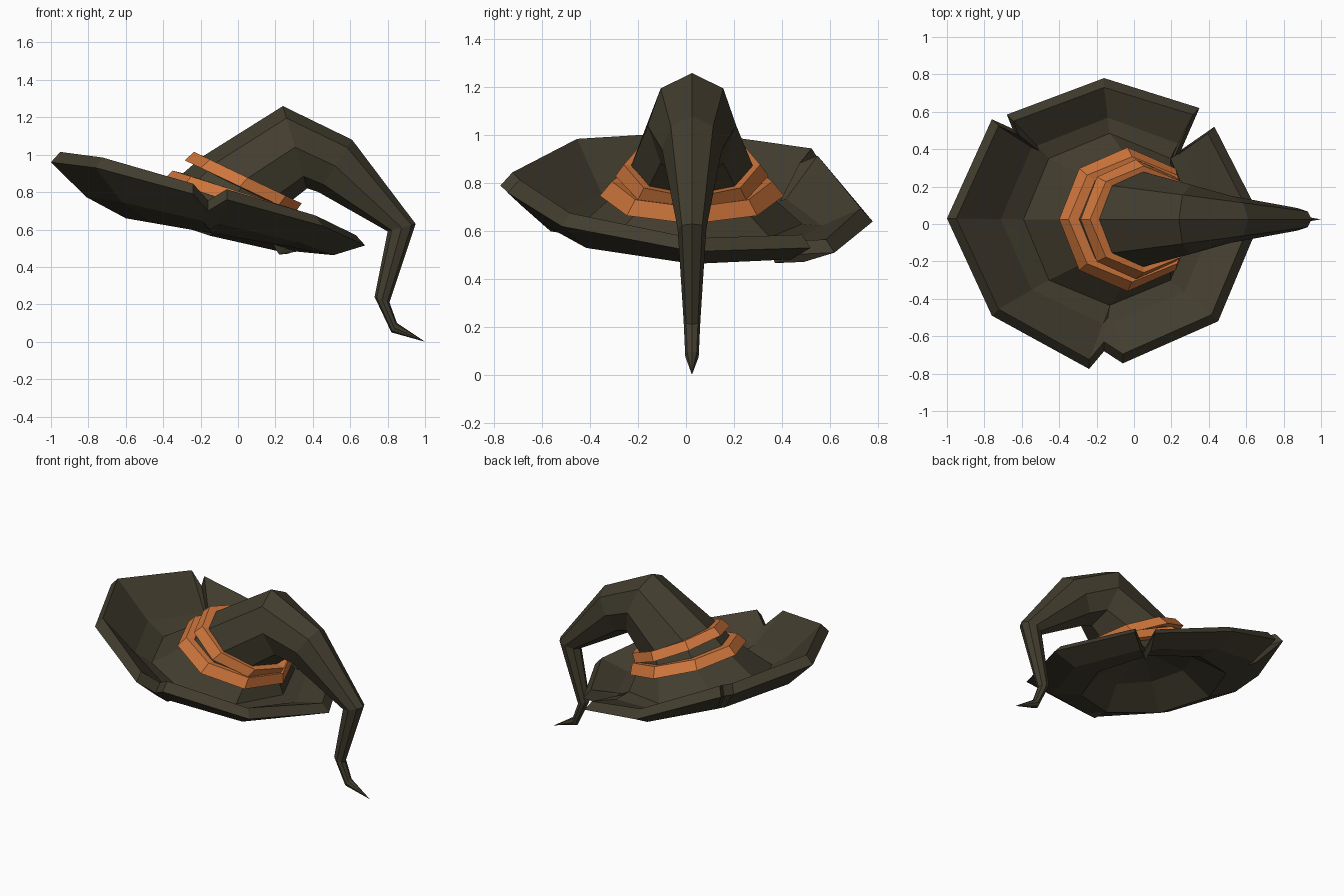
import bpy, bmesh
from math import sin, cos, radians
from mathutils import Vector

if "Cube" in bpy.data.objects:
    bpy.data.objects.remove(bpy.data.objects["Cube"])

YC = 0.025  # symmetry plane of the crown


def material(name, rgb):
    m = bpy.data.materials.new(name)
    m.diffuse_color = (*rgb, 1)
    m.use_nodes = True
    m.node_tree.nodes["Principled BSDF"].inputs["Base Color"].default_value = m.diffuse_color
    return m


felt = material("dark felt", (0.055, 0.047, 0.028))
orange = material("orange ribbon", (0.62, 0.18, 0.045))


def ring_point(sec, deg):
    """Point on a tilted ellipse: sec = (outer x, outer z, inner x, inner z, half width)."""
    px, pz, qx, qz, w = sec
    c, s = cos(radians(deg)), sin(radians(deg))
    return Vector(((px + qx) / 2 + (qx - px) / 2 * c, YC + w * s,
                   (pz + qz) / 2 + (qz - pz) / 2 * c))


def octagon(sec):
    return [ring_point(sec, 180 - 45 * i) for i in range(8)]


def loft(name, rings, mat, tip=None, closed=False):
    """Skin a list of equal-length rings; optionally end in a tip or join back to the start."""
    bm = bmesh.new()
    vs = [[bm.verts.new(p) for p in r] for r in rings]
    n = len(vs[0])
    pairs = list(zip(vs, vs[1:]))
    if closed:
        pairs.append((vs[-1], vs[0]))
    for a, b in pairs:
        for i in range(n):
            j = (i + 1) % n
            bm.faces.new((a[i], a[j], b[j], b[i]))
    if tip:
        t = bm.verts.new(tip)
        for i in range(n):
            bm.faces.new((vs[-1][i], vs[-1][(i + 1) % n], t))
    bmesh.ops.remove_doubles(bm, verts=bm.verts, dist=0.0005)
    bmesh.ops.recalc_face_normals(bm, faces=bm.faces)
    me = bpy.data.meshes.new(name)
    bm.to_mesh(me)
    bm.free()
    me.materials.append(mat)
    ob = bpy.data.objects.new(name, me)
    bpy.context.collection.objects.link(ob)
    return ob


# Brim: octagon with three torn notches (side, apex, side share one angle)
RIM = [(180, -1.0, .03, .96),
       (135, -.76, .56, .89), (135, -.65, .51, .83), (135, -.68, .585, .86),
       (90, -.16, .78, .64),
       (45, .35, .62, .51), (45, .25, .39, .50), (45, .43, .52, .53),
       (0, .68, .03, .515),
       (-45, .45, -.52, .62),
       (-90, -.06, -.745, .76), (-90, -.16, -.68, .70), (-90, -.24, -.775, .79),
       (-135, -.76, -.49, .93)]
UNDER = (-.60, .66, .32, .50, .46)    # underside ring around the head opening
FLARE = (-.59, .71, .33, .55, .46)    # matching ring on the upper side
INNER = (-.38, .77, .22, .61, .29)    # recess inside the crown

rings = [[] for _ in range(7)]
for deg, x, y, z in RIM:
    under, flare = ring_point(UNDER, deg), ring_point(FLARE, deg)
    outer = Vector((x, y, z))
    lip = outer + Vector((-.05 * cos(radians(deg)) * -1 * -1, -.05 * sin(radians(deg)), .055))
    low = under.lerp(outer, .53) - Vector((0, 0, .045))
    high = flare.lerp(lip, .34) - Vector((0, 0, .03))
    for r, p in zip(rings, (flare, high, lip, outer, low, under, ring_point(INNER, deg))):
        r.append(p)
loft("brim", rings, felt, tip=(-.05, YC, .80))

# Crown: bent cone curling over and down to a pointed tip
CROWN = [FLARE,
         (-.33, .87, .29, .66, .31),
         (-.19, .99, .28, .75, .255),
         (.24, 1.26, .37, .82, .185),
         (.61, 1.08, .43, .80, .125),
         (.95, .63, .80, .59, .06),
         (.81, .21, .73, .24, .035),
         (.85, .10, .82, .05, .028)]
loft("crown", [octagon(s) for s in CROWN], felt, tip=(1.0, YC, 0))

# Ribbons: two sloping octagonal bands (outer bottom, outer top, inner top, inner bottom)
loft("lower_band", [octagon(s) for s in (
    (-.40, .865, .33, .63, .385), (-.35, .915, .33, .70, .335),
    (-.29, .90, .28, .70, .28), (-.32, .85, .28, .63, .32))], orange, closed=True)
loft("upper_band", [octagon(s) for s in (
    (-.285, .97, .305, .69, .32), (-.235, 1.015, .34, .74, .285),
    (-.17, .985, .27, .755, .235), (-.22, .94, .26, .70, .26))], orange, closed=True)
